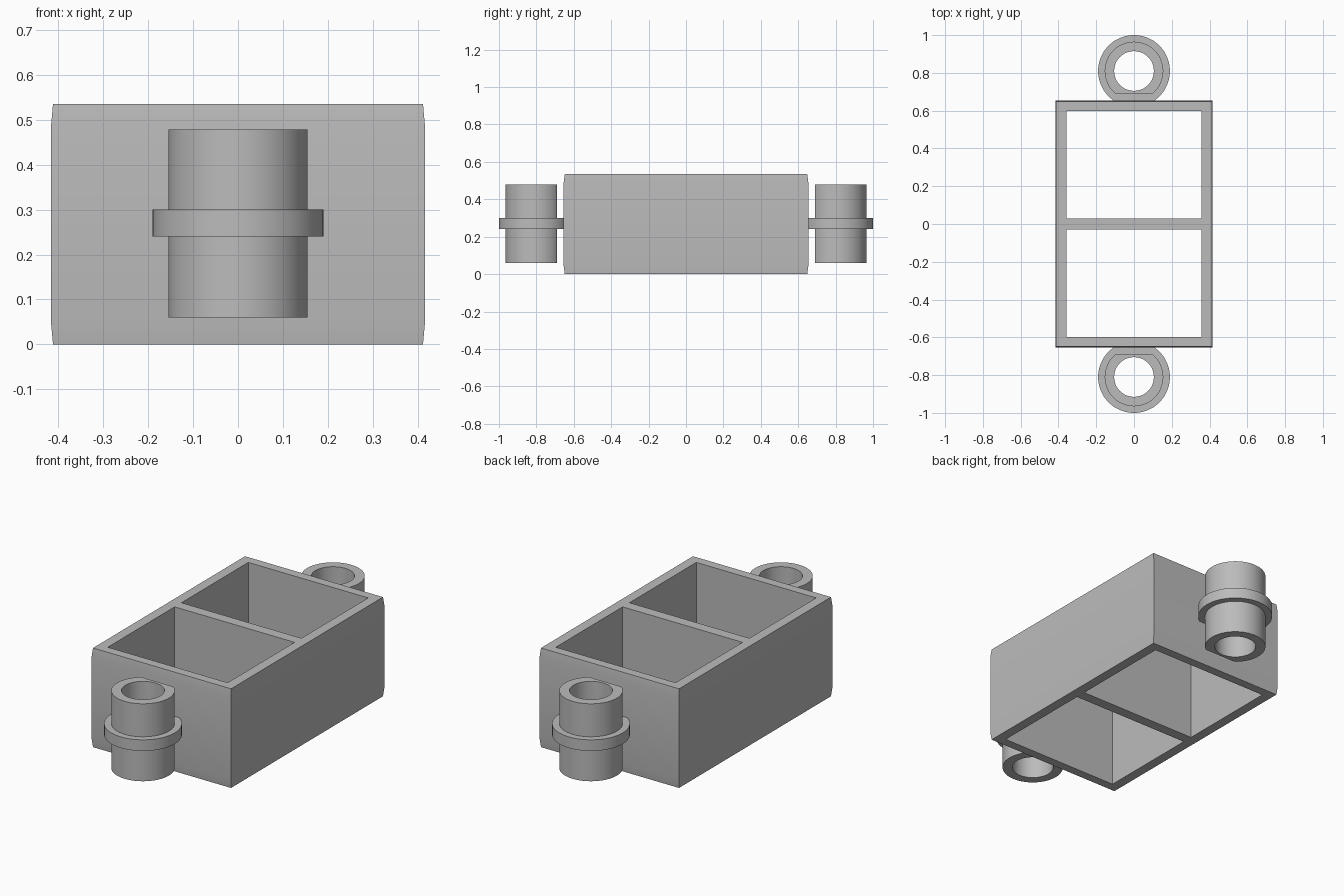
import bpy, bmesh, math

cube = bpy.data.objects.get("Cube")
if cube:
    bpy.data.objects.remove(cube, do_unlink=True)

# Single neutral grey
grey = bpy.data.materials.new("neutral grey")
grey.use_nodes = True
grey.diffuse_color = (0.5, 0.5, 0.5, 1)
grey.node_tree.nodes["Principled BSDF"].inputs["Base Color"].default_value = (0.5, 0.5, 0.5, 1)


def make(name, bm):
    bmesh.ops.recalc_face_normals(bm, faces=bm.faces)
    mesh = bpy.data.meshes.new(name)
    bm.to_mesh(mesh)
    bm.free()
    mesh.materials.append(grey)
    obj = bpy.data.objects.new(name, mesh)
    bpy.context.collection.objects.link(obj)
    return obj


def activate(obj):
    bpy.ops.object.select_all(action='DESELECT')
    obj.select_set(True)
    bpy.context.view_layer.objects.active = obj


def bridge(bm, a, b):
    for i in range(len(a)):
        j = (i + 1) % len(a)
        bm.faces.new((a[i], a[j], b[j], b[i]))


HEIGHT, HALF_X, HALF_Y = 0.535, 0.416, 0.654

# Box body: rectangular rings, drawn in slightly at top and bottom
bm = bmesh.new()
rings = []
for z, inset in ((0, 0.004), (0.045, 0), (HEIGHT - 0.045, 0), (HEIGHT, 0.004)):
    x, y = HALF_X - inset, HALF_Y - inset * 1.5
    rings.append([bm.verts.new((sx * x, sy * y, z))
                  for sx, sy in ((-1, -1), (1, -1), (1, 1), (-1, 1))])
for lower, upper in zip(rings, rings[1:]):
    bridge(bm, lower, upper)
bm.faces.new(rings[0])
bm.faces.new(rings[-1])
body = make("box_body", bm)

# Two open compartments separated by a central divider
for side in (-1, 1):
    bm = bmesh.new()
    bmesh.ops.create_cube(bm, size=1)
    bmesh.ops.scale(bm, vec=(0.716, 0.57, 1), verts=bm.verts)
    bmesh.ops.translate(bm, vec=(0, side * 0.314, HEIGHT / 2), verts=bm.verts)
    cutter = make("compartment_cutter", bm)
    cutter.hide_render = True
    cut = body.modifiers.new("compartment", 'BOOLEAN')
    cut.operation = 'DIFFERENCE'
    cut.solver = 'EXACT'
    cut.object = cutter
    activate(body)
    bpy.ops.object.modifier_apply(modifier=cut.name)
    bpy.data.objects.remove(cutter, do_unlink=True)

# Flanged tubes at both ends, flattened on the side facing the box
SEGMENTS = 96
BORE, TUBE, FLANGE = 0.105, 0.155, 0.19
TUBE_FLAT, FLANGE_FLAT = 0.121, 0.16
profile = [(BORE, 0.06), (TUBE, 0.06), (TUBE, 0.24), (FLANGE, 0.24),
           (FLANGE, 0.30), (TUBE, 0.30), (TUBE, 0.478), (BORE, 0.478)]
for name, side in (("front_tube", -1), ("back_tube", 1)):
    bm = bmesh.new()
    loops = []
    for r, z in profile:
        flat = FLANGE_FLAT if r == FLANGE else TUBE_FLAT
        loop = []
        for i in range(SEGMENTS):
            a = math.tau * i / SEGMENTS
            y = max(r * math.sin(a), -flat)
            loop.append(bm.verts.new((r * math.cos(a), side * (0.81 + y), z)))
        loops.append(loop)
    for k in range(len(loops)):
        bridge(bm, loops[k], loops[(k + 1) % len(loops)])
    make(name, bm)

# Smooth curved walls, sharp edges
for name in ("box_body", "front_tube", "back_tube"):
    activate(bpy.data.objects[name])
    bpy.ops.object.shade_smooth_by_angle(angle=math.radians(30))
